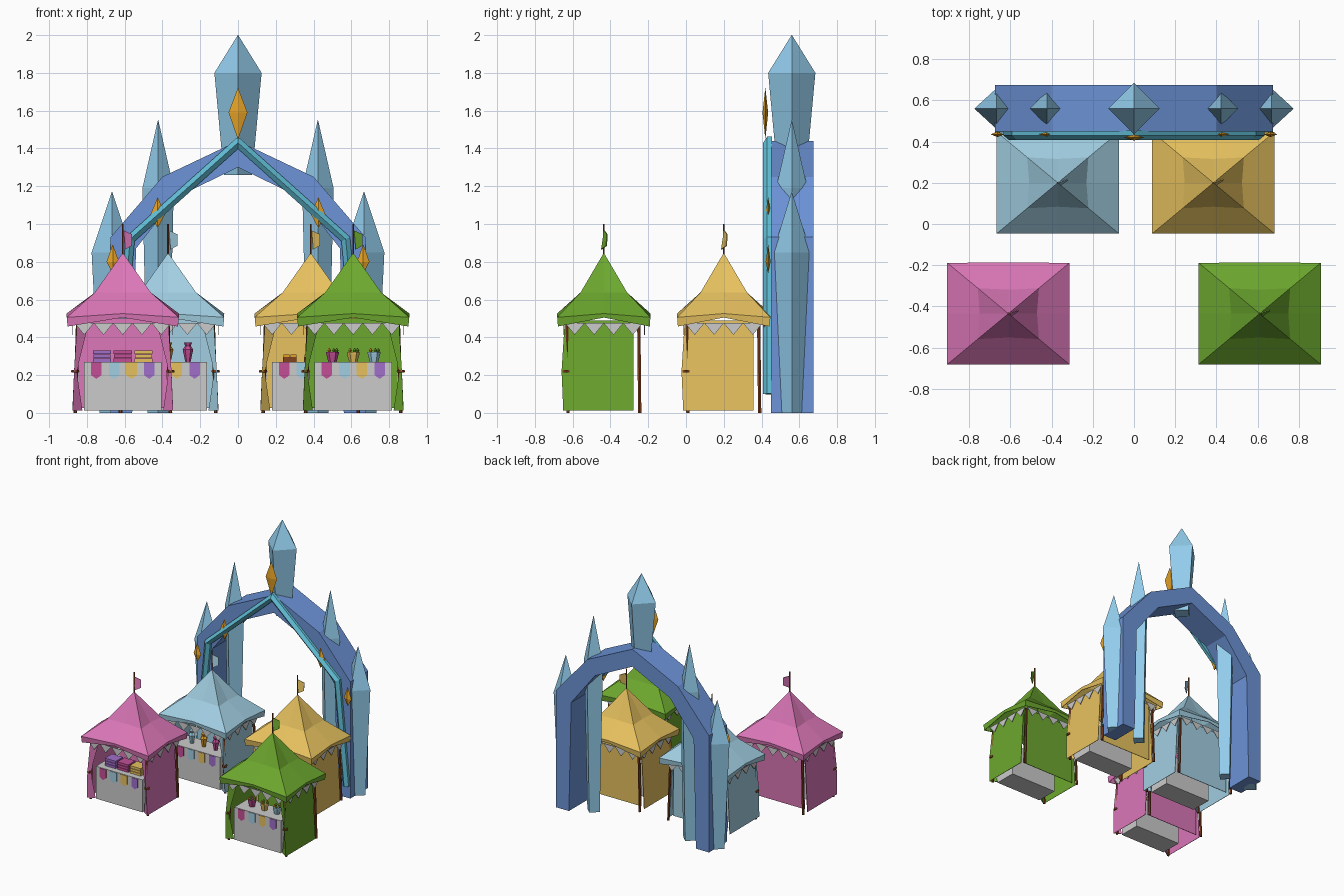
import bpy, math
from mathutils import Vector

if "Cube" in bpy.data.objects:
    bpy.data.objects.remove(bpy.data.objects["Cube"])


def mat(name, r, g, b):
    m = bpy.data.materials.new(name)
    m.diffuse_color = [(c / 255) ** 2.2 for c in (r, g, b)] + [1]
    m.use_nodes = True
    m.node_tree.nodes["Principled BSDF"].inputs["Base Color"].default_value = m.diffuse_color
    return m


ICE = mat("ice_blue", 145, 203, 235)
ARCH = mat("arch_blue", 108, 146, 214)
TEAL = mat("trim_teal", 98, 190, 214)
GOLD = mat("gold", 228, 160, 42)
WOOD = mat("wood", 128, 68, 36)
PINK = mat("pink", 218, 118, 182)
GREEN = mat("green", 108, 166, 50)
YELLOW = mat("yellow", 230, 192, 95)
SKY = mat("sky", 160, 205, 225)
PURPLE = mat("purple", 160, 110, 200)
ROSE = mat("rose", 195, 80, 150)


def mesh(name, verts, faces, m=None, at=(0, 0, 0), thick=0):
    me = bpy.data.meshes.new(name)
    me.from_pydata([Vector(v) + Vector(at) for v in verts], [], faces)
    o = bpy.data.objects.new(name, me)
    bpy.context.collection.objects.link(o)
    if m:
        me.materials.append(m)
    if thick:
        s = o.modifiers.new("thickness", "SOLIDIFY")
        s.thickness, s.offset = thick, 0
    return o


def rings(name, profile, n, m, at=(0, 0, 0), sy=1, turn=0):
    """Stack of n-sided rings from (radius, z) pairs, capped at both ends."""
    v = [(r * math.cos(turn + 2 * math.pi * i / n), sy * r * math.sin(turn + 2 * math.pi * i / n), z)
         for r, z in profile for i in range(n)]
    f = [(k * n + i, k * n + (i + 1) % n, (k + 1) * n + (i + 1) % n, (k + 1) * n + i)
         for k in range(len(profile) - 1) for i in range(n)]
    f += [tuple(range(n))[::-1], tuple(range(len(v) - n, len(v)))]
    return mesh(name, v, f, m, at)


def box(name, x, y, z, m=None, at=(0, 0, 0)):
    v = [(a, b, c) for c in z for a, b in ((x[0], y[0]), (x[1], y[0]), (x[1], y[1]), (x[0], y[1]))]
    f = [(3, 2, 1, 0), (4, 5, 6, 7)] + [(i, (i + 1) % 4, (i + 1) % 4 + 4, i + 4) for i in range(4)]
    return mesh(name, v, f, m, at)


def sweep(name, sections, m):
    n = len(sections[0])
    f = [(k * n + i, k * n + (i + 1) % n, (k + 1) * n + (i + 1) % n, (k + 1) * n + i)
         for k in range(len(sections) - 1) for i in range(n)]
    last = n * (len(sections) - 1)
    f += [tuple(range(n))[::-1], tuple(range(last, last + n))]
    return mesh(name, [p for s in sections for p in s], f, m)


def rod(name, a, b, r, m, at):
    a, b = Vector(a), Vector(b)
    v = [p + Vector((r * math.cos(i * math.pi / 3), r * math.sin(i * math.pi / 3), 0)) for p in (a, b) for i in range(6)]
    f = [(i, (i + 1) % 6, (i + 1) % 6 + 6, i + 6) for i in range(6)] + [(5, 4, 3, 2, 1, 0), (6, 7, 8, 9, 10, 11)]
    return mesh(name, v, f, m, at)


def mirrored(half):
    return [(-x, *r) for x, *r in half] + [tuple(p) for p in half[-2::-1]]


# Great arch: outer and inner outline swept as one faceted band
outline = mirrored([(.675, 0, .56, 0), (.675, .93, .54, .87), (.40, 1.25, .33, 1.14), (0, 1.44, 0, 1.30)])
secs = []
for xo, zo, xi, zi in outline:
    xi = math.copysign(xi, xo) if xo else 0
    secs.append([(xo, .45, zo), (xo, .675, zo), (xi, .675, zi), (xi, .45, zi)])
sweep("arch", secs, ARCH)

# Ridged trim on the front of the arch
path = [Vector(p) for p in mirrored([(.65, .1), (.57, .92), (0, 1.43)])]
secs = []
for i, p in enumerate(path):
    d = [(path[j + 1] - path[j]).normalized() for j in (i - 1, i) if 0 <= j < len(path) - 1]
    t = (d[0] + d[-1]).normalized()
    n = Vector((-t.y, t.x)) * .024 / t.dot(d[0])
    a, b = p + n, p - n
    secs.append([(a.x, .455, a.y), (a.x, .43, a.y), (p.x, .408, p.y), (b.x, .43, b.y), (b.x, .455, b.y)])
sweep("arch_trim", secs, TEAL)

# Crystal spires and gold gems
rings("centre_spire", [(.075, 1.26), (.125, 1.8), (.001, 2)], 4, ICE, (0, .56, 0))
rings("centre_gem", [(.001, 1.45), (.05, 1.59), (.001, 1.72)], 4, GOLD, (0, .42, 0), .3)
for s in (-1, 1):
    rings("inner_spire", [(.055, 0), (.083, 1.19), (.001, 1.55)], 4, ICE, (s * .423, .56, 0))
    rings("outer_spire", [(.065, 0), (.108, .85), (.001, 1.17)], 4, ICE, (s * .667, .56, 0), .92)
    rings("inner_gem", [(.001, .98), (.038, 1.05), (.001, 1.14)], 4, GOLD, (s * .425, .435, 0), .4)
    rings("outer_gem", [(.001, .74), (.033, .8), (.001, .89)], 4, GOLD, (s * .663, .435, 0), .4)


def teeth(name, a, b, n, at):
    """Row of hanging triangles between two points."""
    a, b = Vector(a), Vector(b)
    v, f = [], []
    for i in range(n):
        p, q = a.lerp(b, i / n), a.lerp(b, (i + 1) / n)
        v += [p, q, (p + q) / 2 - Vector((0, 0, .062))]
        f.append((3 * i, 3 * i + 1, 3 * i + 2))
    mesh(name, v, f, None, at, .004)


def tent(cx, cy, m, goods):
    at = (cx, cy, 0)
    # Roof: concave eight-point rings with a short drop at the eave
    star = [(-1, -1), (0, -1), (1, -1), (1, 0), (1, 1), (0, 1), (-1, 1), (-1, 0)]
    v = [(0, 0, .845)]
    for k, zc, zm in ((.5, .635, .635), (1, .505, .525), (.985, .458, .505)):
        for x, y in star:
            corner = x and y
            q = k * (.93 if k == .5 and not corner else 1)
            v.append((x * .295 * q, y * .245 * q, zc if corner else zm))
    f = [(0, 1 + i, 1 + (i + 1) % 8) for i in range(8)]
    f += [(1 + r + i, 9 + r + i, 9 + r + (i + 1) % 8, 1 + r + (i + 1) % 8) for r in (0, 8) for i in range(8)]
    mesh("roof", v, f, m, at, .005)
    # Bunting under the eaves
    for s in (-1, 1):
        teeth("bunting_long", (-.255, s * .215, .475), (.255, s * .215, .475), 5, at)
        teeth("bunting_short", (s * .265, -.205, .475), (s * .265, .205, .475), 4, at)
        # Poles, side walls with tied front flaps, and ties
        rod("front_pole", (s * .252, -.19, 0), (s * .238, -.195, .48), .01, WOOD, at)
        rod("back_pole", (s * .252, .19, 0), (s * .238, .185, .48), .01, WOOD, at)
        mesh("side_wall", [(s * .265, -.213, .012), (s * .265, .157, .012), (s * .24, .157, .49), (s * .24, -.205, .49),
                           (s * .257, -.222, .22), (s * .215, -.18, .012), (s * .245, -.2, .22), (s * .18, -.18, .48)],
             [(0, 1, 2, 3, 4), (0, 4, 6, 5), (4, 3, 7, 6)], m, at, .004)
        rings("curtain_tie", [(.02, .213), (.022, .22), (.02, .227)], 6, WOOD, (cx + s * .252, cy - .2, 0))
    mesh("back_wall", [(-.238, .15, .025), (.238, .15, .025), (.23, .155, .5), (-.23, .155, .5)], [(0, 1, 2, 3)], m, at, .004)
    # Counter with four hanging pennants
    box("counter", (-.188, .188 + .035), (-.19, -.015), (.012, .27), None, (cx - .0175, cy, 0))
    for x, c in zip((-.14, -.046, .046, .14), (ROSE, SKY, YELLOW, PURPLE)):
        mesh("pennant", [(x - .028, -.195, .268), (x + .028, -.195, .268), (x + .028, -.195, .2),
                         (x, -.195, .18), (x - .028, -.195, .2)], [(0, 4, 3, 2, 1)], c, at, .004)
    # Flagpole and flag
    rod("flagpole", (0, 0, .8), (0, 0, 1), .005, WOOD, at)
    mesh("flag", [(.004, .003, .965), (.048, .018, .945), (.048, .014, .885), (.012, -.012, .865)],
         [(0, 1, 2, 3)], m, at, .006)
    goods(cx, cy - .1)


def cloth_stacks(x, y):
    for dx, c in ((-.11, PURPLE), (0, ROSE), (.11, YELLOW)):
        for k in range(3):
            z = .27 + k * .021
            w = .048 - .002 * (k % 2)
            box("folded_cloth", (-w, w), (-.045, .045), (z, z + .018), c, (x + dx, y, 0))


def flower_pots(x, y):
    for dx, c in ((-.11, ROSE), (0, YELLOW), (.11, SKY)):
        rings("flower_pot", [(.022, .27), (.034, .315), (.034, .322)], 6, c, (x + dx, y, 0))
        for i in range(5):
            a = i * 1.257
            rings("flower", [(.002, .318), (.011, .33), (.002, .343)], 5, GOLD if i % 2 else GREEN,
                  (x + dx + .022 * math.cos(a), y + .022 * math.sin(a), 0))


def vases(x, y):
    for dx, c in ((-.105, SKY), (0, GOLD), (.105, ROSE)):
        rings("vase", [(.014, .27), (.028, .335), (.015, .355), (.022, .372)], 6, c, (x + dx, y, 0))


def crates(x, y):
    for dx, c in ((-.11, GOLD), (0, YELLOW), (.11, GOLD)):
        box("crate", (-.036, .036), (-.03, .03), (.27, .295), WOOD, (x + dx, y, 0))
        for s in (-1, 1):
            box("loaf", (s * .018 - .016, s * .018 + .016), (-.026, .026), (.29, .308), c, (x + dx, y, 0))


# Four market tents
tent(-.61, -.435, PINK, cloth_stacks)
tent(.61, -.435, GREEN, flower_pots)
tent(-.37, .2, SKY, vases)
tent(.385, .2, YELLOW, crates)
